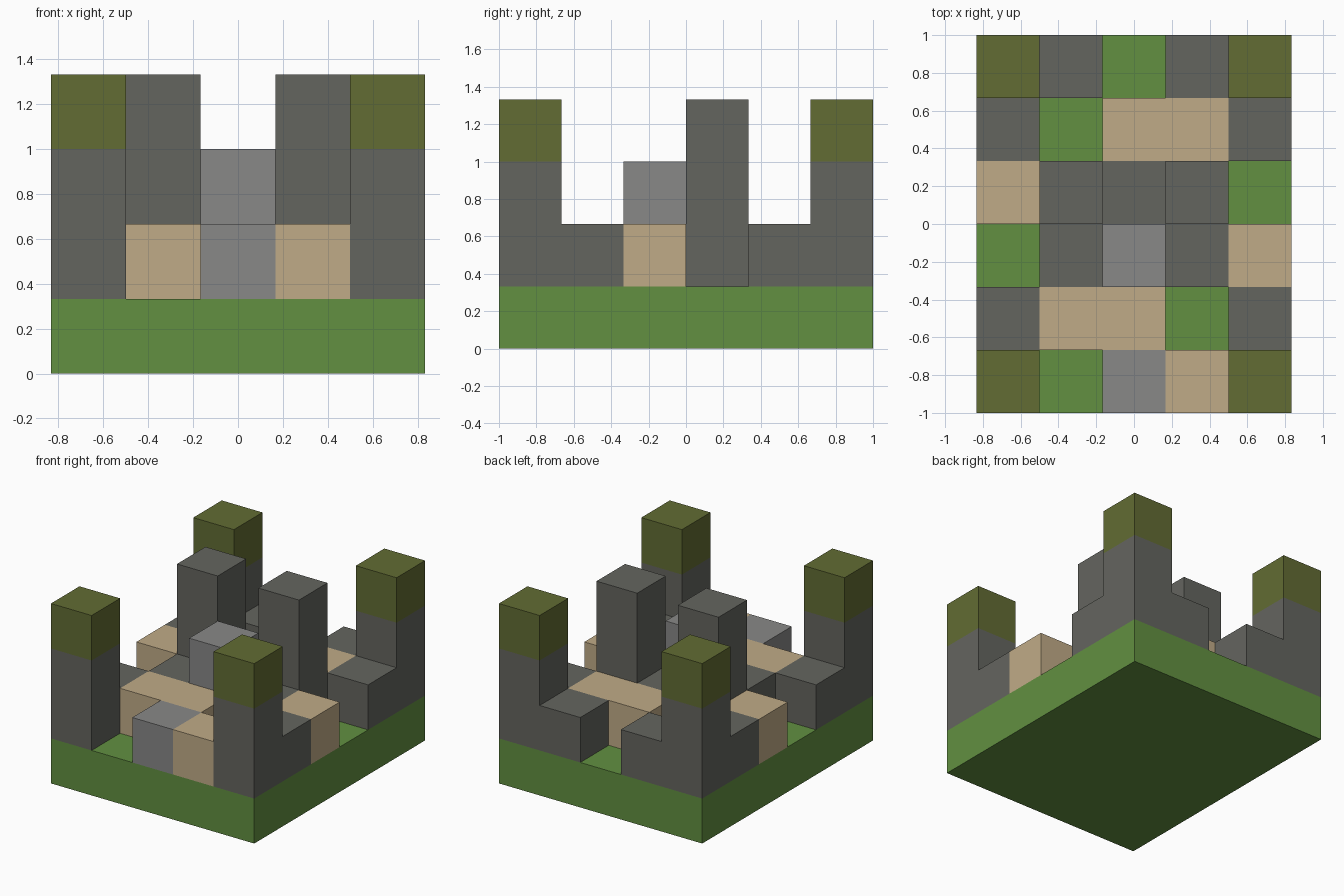
import bpy
import bmesh
from mathutils import Vector

cube = bpy.data.objects.get("Cube")
if cube:
    bpy.data.objects.remove(cube, do_unlink=True)

CELL = 1 / 3
COLS, ROWS = 5, 6


def make_material(name, rgb):
    linear = [((c / 255 + 0.055) / 1.055) ** 2.4 for c in rgb] + [1.0]
    mat = bpy.data.materials.new(name)
    mat.use_nodes = True
    mat.diffuse_color = linear
    bsdf = mat.node_tree.nodes["Principled BSDF"]
    bsdf.inputs["Base Color"].default_value = linear
    bsdf.inputs["Roughness"].default_value = 0.9
    return mat


grass = make_material("grass_green", (98, 144, 65))
dark_stone = make_material("dark_stone", (100, 101, 95))
light_stone = make_material("light_stone", (136, 136, 135))
sand = make_material("sand", (192, 171, 135))
olive = make_material("olive_roof", (98, 108, 51))

# Letter on the plan -> part name and colour
PARTS = {
    "G": ("grass_base", grass),
    "T": ("corner_towers", dark_stone),
    "C": ("corner_tower_caps", olive),
    "W": ("outer_walls", dark_stone),
    "I": ("inner_towers", dark_stone),
    "F": ("inner_floor", dark_stone),
    "K": ("central_keep", light_stone),
    "D": ("gate_step", light_stone),
    "S": ("sand_blocks", sand),
}

# Floor plans from the ground up, each listed from the back row to the front
LAYERS = [
    ["GGGGG"] * ROWS,
    ["TW.WT",
     "W.SSW",
     "SIFI.",
     ".FKFS",
     "WSS.W",
     "T.DST"],
    ["T...T",
     ".....",
     ".I.I.",
     "..K..",
     ".....",
     "T...T"],
    ["C...C",
     ".....",
     ".I.I.",
     ".....",
     ".....",
     "C...C"],
]

blocks = {}
for z, plan in enumerate(LAYERS):
    for y, row in enumerate(reversed(plan)):
        for x, letter in enumerate(row):
            if letter != ".":
                blocks[x, y, z] = letter

DIRECTIONS = [Vector(d) for d in ((1, 0, 0), (0, 1, 0), (0, 0, 1))]
ORIGIN = Vector((COLS / 2, ROWS / 2, 0))


def add_side(bm, centre, normal):
    """Add the square side of a block that faces along the normal."""
    u = Vector((normal.y, normal.z, normal.x))
    v = normal.cross(u)
    corners = (-u - v, u - v, u + v, v - u)
    bm.faces.new([bm.verts.new((centre + (normal + c) / 2 - ORIGIN) * CELL)
                  for c in corners])


# Each part keeps only the block sides that are open to the air
for letter, (name, mat) in PARTS.items():
    bm = bmesh.new()
    for cell, kind in blocks.items():
        if kind != letter:
            continue
        for axis in DIRECTIONS:
            for normal in (axis, -axis):
                neighbour = tuple(int(a + b) for a, b in zip(cell, normal))
                if neighbour not in blocks:
                    add_side(bm, Vector(cell) + Vector((0.5, 0.5, 0.5)), normal)
    bmesh.ops.remove_doubles(bm, verts=bm.verts, dist=0.001)
    mesh = bpy.data.meshes.new(name)
    bm.to_mesh(mesh)
    bm.free()
    mesh.materials.append(mat)
    bpy.context.collection.objects.link(bpy.data.objects.new(name, mesh))
